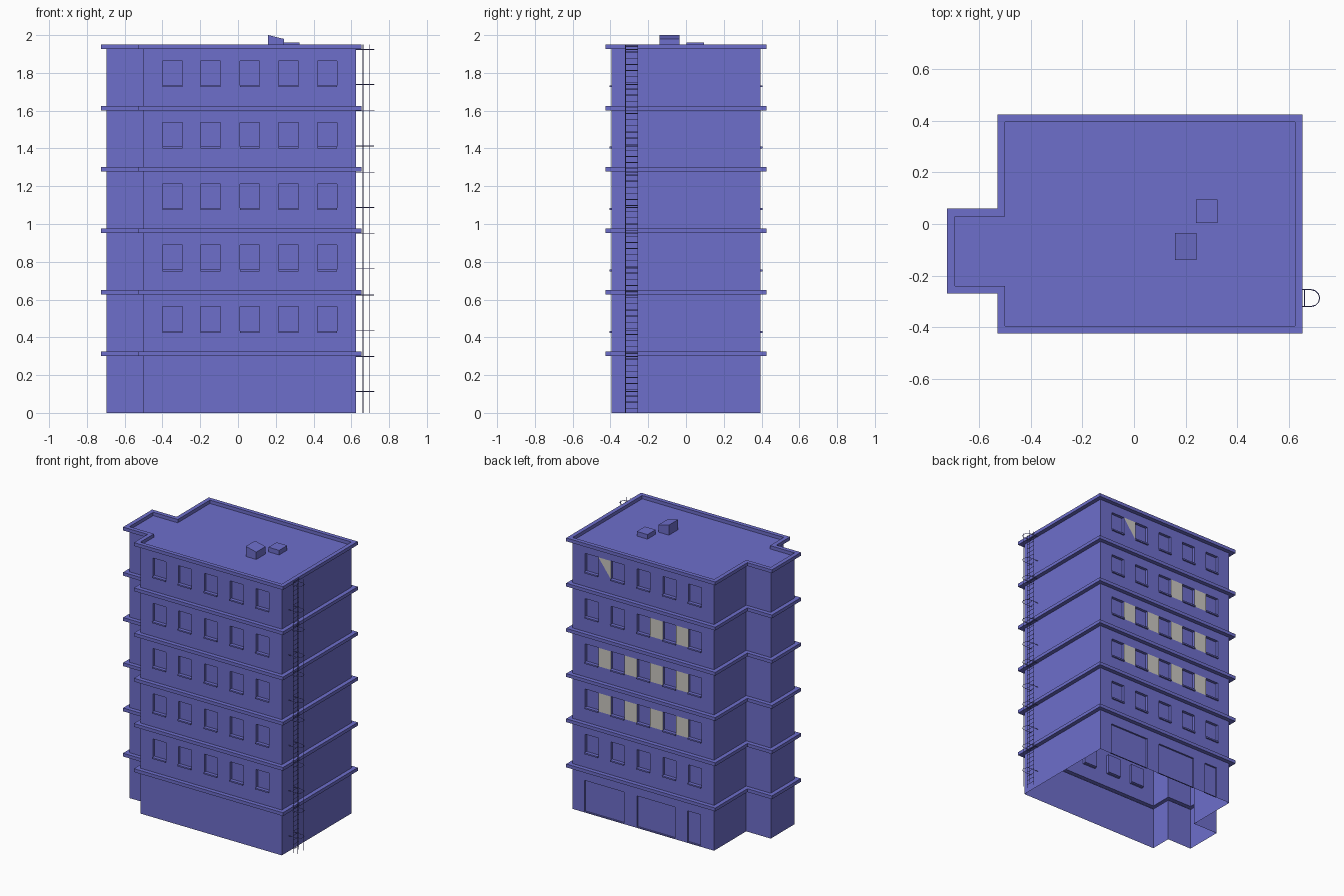
import bpy, bmesh, math
from mathutils import Vector

if "Cube" in bpy.data.objects:
    bpy.data.objects.remove(bpy.data.objects["Cube"])


def material(name, rgb):
    m = bpy.data.materials.new(name)
    m.diffuse_color = (*rgb, 1)
    m.use_nodes = True
    m.node_tree.nodes["Principled BSDF"].inputs["Base Color"].default_value = m.diffuse_color
    return m


BLUE = material("violet blue", (0.155, 0.157, 0.6))
GREY = material("warm grey", (0.6, 0.58, 0.54))


def finish(bm, name):
    me = bpy.data.meshes.new(name)
    bm.to_mesh(me)
    bm.free()
    me.materials.append(BLUE)
    me.materials.append(GREY)
    ob = bpy.data.objects.new(name, me)
    bpy.context.collection.objects.link(ob)
    return ob


def face(bm, pts, want, mat=0):
    """Add a face whose normal points along want."""
    f = bm.faces.new([bm.verts.new(p) for p in pts])
    f.normal_update()
    if f.normal.dot(Vector(want)) < 0:
        f.normal_flip()
    f.material_index = mat


def box(name, lo, hi, slope=0.0):
    """Box whose top can drop towards +x."""
    bm = bmesh.new()
    bmesh.ops.create_cube(bm, size=1)
    for v in bm.verts:
        t = v.co + Vector((0.5, 0.5, 0.5))
        v.co = [lo[i] + (hi[i] - lo[i]) * t[i] for i in range(3)]
        if t.z > 0.5 and t.x > 0.5:
            v.co.z -= slope
    return finish(bm, name)


# Footprint (counter-clockwise): main block with stair tower on the left
OUT = [(-.5, -.395), (.625, -.395), (.625, .395), (-.5, .395),
       (-.5, .03), (-.695, .03), (-.695, -.24), (-.5, -.24)]
STOREY = 0.325
ROOF = 1.927


def ring(d, z):
    pts = []
    n = len(OUT)
    for i, p in enumerate(OUT):
        a, b, c = Vector(OUT[i - 1]), Vector(p), Vector(OUT[(i + 1) % n])
        e, f = (b - a).normalized(), (c - b).normalized()
        q = b + d * (Vector((e.y, -e.x)) + Vector((f.y, -f.x)))
        pts.append((q.x, q.y, z))
    return pts


# Shell: profile with a ledge at each floor, swept round the footprint
prof = [(0, 0)]
for k in range(6):
    z = 0.302 + STOREY * k
    prof += [(0, z), (.03, z), (.03, z + .024), (0, z + .024)]
prof.append((0, ROOF))
bm = bmesh.new()
rings = [[bm.verts.new(p) for p in ring(d, z)] for d, z in prof]
n = len(OUT)
storeys = []
for j in range(len(rings) - 1):
    wall = j % 4 == 0 and j < 24
    if wall:
        storeys.append((prof[j][1], prof[j + 1][1]))
    for i in range(n):
        if wall and i in (0, 2):
            continue              # front and back walls are made with openings
        a, b = rings[j], rings[j + 1]
        bm.faces.new((a[i], a[(i + 1) % n], b[(i + 1) % n], b[i]))
bm.faces.new(rings[-1])
finish(bm, "shell_and_ledges")

WINDOWS = [(-.4, -.295), (-.198, -.093), (.01, .113), (.214, .32), (.42, .525)]
DOORS = [(-.39, -.29), (-.19, .115), (.215, .53)]
# grey wall panels at the back: storey -> gap cells
PANELS = {2: (2, 4, 6, 8), 3: (2, 4, 6, 8), 4: (2, 4)}


def facade(bm, s, k, spans, o0, o1, depth):
    """One storey of a long wall; s is -1 for front, 1 for back."""
    y, yi = s * .395, s * (.395 - depth)
    z0, z1 = storeys[k]
    xs = [-.5] + [x for sp in spans for x in sp] + [.625]
    zs = [z0, o0, o1, z1]
    out = (0, s, 0)
    for i, (a, b) in enumerate(zip(xs, xs[1:])):
        for r, (c, d) in enumerate(zip(zs, zs[1:])):
            q = [(a, y, c), (b, y, c), (b, y, d), (a, y, d)]
            if r == 1 and i % 2:          # recessed opening with reveals
                p = [(x, yi, z) for x, _, z in q]
                face(bm, p, out)
                mid = Vector(((a + b) / 2, 0, (c + d) / 2))
                for e in range(4):
                    g = (e + 1) % 4
                    m = (Vector(q[e]) + Vector(q[g])) / 2
                    face(bm, [q[e], q[g], p[g], p[e]],
                         (mid.x - m.x, 0, mid.z - m.z))
            elif s > 0 and r == 1 and k == 5 and i == 8:   # half-grey panel
                face(bm, [q[3], q[2], q[0]], out, 1)
                face(bm, [q[0], q[1], q[2]], out, 0)
                bm.faces.ensure_lookup_table()
            else:
                grey = s > 0 and r == 1 and i in PANELS.get(k, ())
                face(bm, q, out, 1 if grey else 0)


for s, label in ((-1, "front"), (1, "back")):
    bm = bmesh.new()
    for k in range(1, 6):
        b = STOREY * (k - 1)
        facade(bm, s, k, WINDOWS, .43 + b, .563 + b, .02)
    facade(bm, s, 0, DOORS if s > 0 else [], .006, .23, .012)
    bmesh.ops.remove_doubles(bm, verts=bm.verts, dist=1e-5)
    finish(bm, label + "_wall")
    # Window sills
    for k in range(5):
        z = .424 + STOREY * k
        for i, (a, b) in enumerate(WINDOWS):
            y0, y1 = sorted((s * .38, s * .405))
            box(f"{label}_sill_{k}_{i}", (a, y0, z), (b, y1, z + .01))

# Parapet rim: inner face of the top ledge is the shell; roof units follow
box("roof_hatch_house", (.16, -.14, ROOF), (.243, -.035, 2.0), .02)
box("roof_vent", (.24, .003, ROOF), (.325, .095, 1.96))

# Ladder with safety hoops on the right wall
cu = bpy.data.curves.new("ladder_path", 'CURVE')
cu.dimensions = '3D'
cu.bevel_depth = .002
cu.bevel_resolution = 0
cu.use_fill_caps = True


def tube(pts):
    sp = cu.splines.new('POLY')
    sp.points.add(len(pts) - 1)
    for p, c in zip(sp.points, pts):
        p.co = (*c, 1)


YA, YB = -.32, -.255
YM, R = (YA + YB) / 2, (YB - YA) / 2
for y in (YA, YB):
    for x in (.662, .697):
        tube([(x, y, 0), (x, y, 1.95)])
for i in range(60):
    z = .025 + i * .0325
    tube([(.662, YA, z), (.662, YB, z)])
for k in range(6):
    for z in (.113 + STOREY * k, .299 + STOREY * k):
        arc = [(.688 + R * math.cos(t), YM + R * math.sin(t), z)
               for t in [math.radians(-90 + 30 * j) for j in range(7)]]
        tube([(.625, YA, z)] + arc + [(.625, YB, z)])
tmp = bpy.data.objects.new("ladder_helper", cu)
bpy.context.collection.objects.link(tmp)
bpy.context.view_layer.update()
me = bpy.data.meshes.new_from_object(
    tmp.evaluated_get(bpy.context.evaluated_depsgraph_get()))
bpy.data.objects.remove(tmp)
me.materials.clear()
me.materials.append(BLUE)
ladder = bpy.data.objects.new("ladder", me)
bpy.context.collection.objects.link(ladder)
